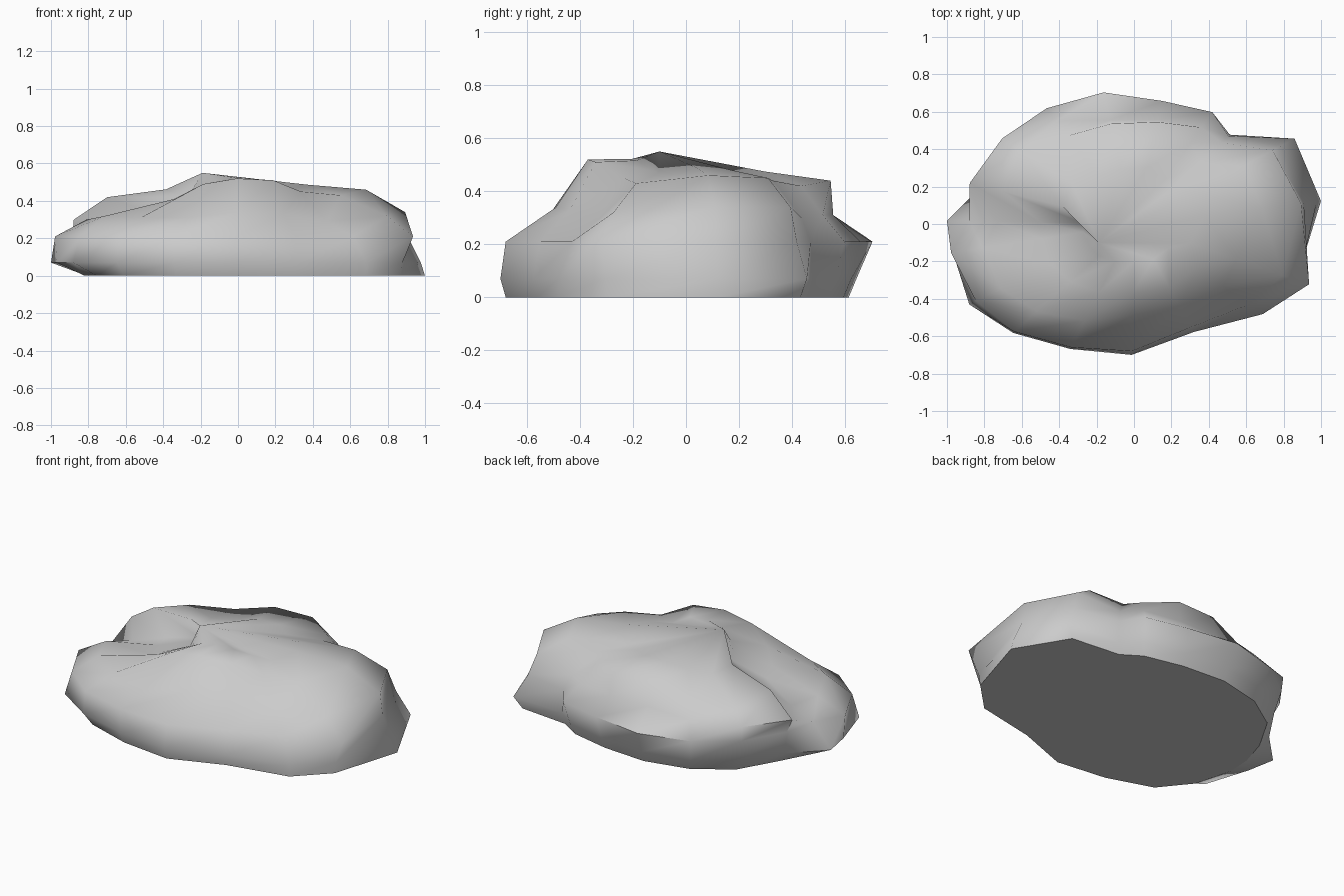
import bpy, bmesh
from math import radians, cos, sin

# Vertical profiles around the rock, each:
# angle, radii at z = 0 / 0.07 / 0.21, shoulder radius + z, rim radius + z
PROFILES = [
    (7, 1.007, .985, .915, .90, .34, .69, .46),
    (28, .92, .972, .89, .84, .34, .66, .45),
    (43, .68, .70, .69, .64, .30, .48, .44),
    (55, .66, .69, .73, .63, .31, .53, .42),
    (77, .61, .64, .675, .57, .31, .56, .44),
    (103, .63, .66, .722, .57, .31, .55, .44),
    (127, .69, .73, .775, .69, .30, .59, .39),
    (147, .75, .79, .83, .84, .30, .72, .38),
    (166, .78, .84, .86, .905, .30, .72, .42),
    (179, .81, 1.0, .88, .73, .27, .50, .35),
    (189, .83, .98, .99, .82, .30, .50, .34),
    (206, .84, .98, .94, .79, .32, .49, .35),
    (222, .82, .87, .86, .70, .31, .46, .41),
    (243, .72, .75, .74, .58, .31, .41, .49),
    (269, .68, .70, .68, .49, .34, .37, .52),
    (299, .64, .66, .63, .50, .33, .39, .51),
    (325, .84, .84, .75, .58, .29, .41, .45),
    (341, .92, .93, .99, .84, .32, .58, .43),
]
LEVELS = (0, .07, .21)

bm = bmesh.new()
spokes = []
for a, r0, r1, r2, rs, zs, rt, zt in PROFILES:
    c, s = cos(radians(a)), sin(radians(a))
    prof = list(zip((r0, r1, r2), LEVELS))
    prof += [(rs, zs), (rt, zt), (rt * .55, zt * .6 + .21)]
    spokes.append([bm.verts.new((r * c, r * s, z)) for r, z in prof])

# Sides, crown around an off-centre peak, and flat underside
peak = bm.verts.new((-.19, -.1, .55))
n = len(spokes)
for i in range(n):
    p, q = spokes[i], spokes[(i + 1) % n]
    for k in range(len(p) - 1):
        bm.faces.new((p[k], q[k], q[k + 1], p[k + 1]))
    bm.faces.new((p[-1], q[-1], peak))
base = bm.faces.new([p[0] for p in reversed(spokes)])
bmesh.ops.recalc_face_normals(bm, faces=bm.faces)
for e in base.edges:
    e.smooth = False

mesh = bpy.data.meshes.new("rock")
bm.to_mesh(mesh)
bm.free()
rock = bpy.data.objects.new("rock", mesh)
bpy.context.collection.objects.link(rock)

# Soft shading, keeping only the sharpest breaks
bpy.context.view_layer.objects.active = rock
rock.select_set(True)
bpy.ops.object.shade_smooth_by_angle(angle=radians(65), keep_sharp_edges=True)
